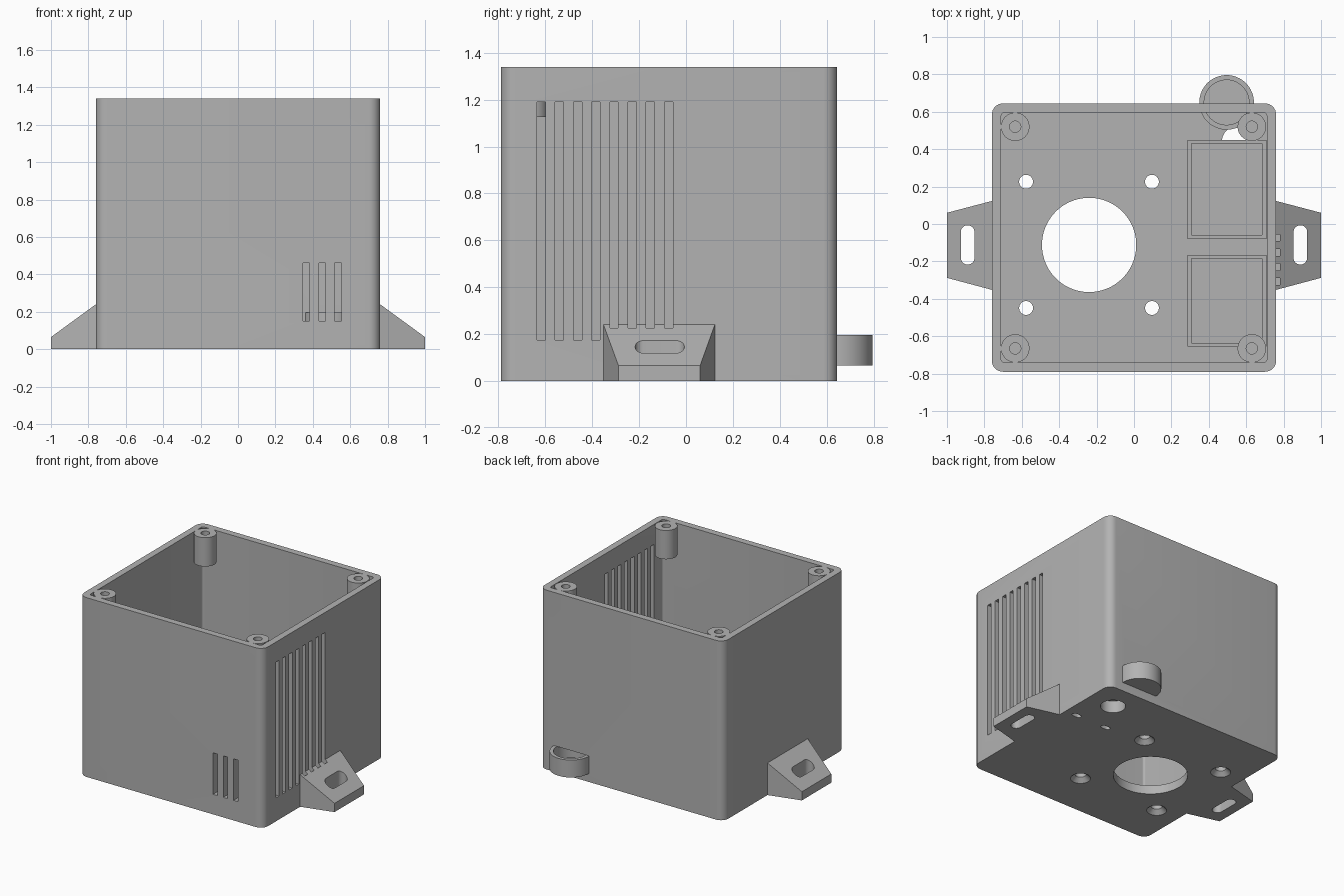
import bpy, bmesh
from math import cos, sin, pi, radians
from mathutils import Vector

cube = bpy.data.objects.get("Cube")
if cube:
    bpy.data.objects.remove(cube)

grey = bpy.data.materials.new("plain_grey")
grey.use_nodes = True
grey.diffuse_color = (0.45, 0.45, 0.45, 1)
grey.node_tree.nodes["Principled BSDF"].inputs["Base Color"].default_value = (0.45, 0.45, 0.45, 1)


def finish(name, bm):
    bmesh.ops.recalc_face_normals(bm, faces=bm.faces)
    mesh = bpy.data.meshes.new(name)
    bm.to_mesh(mesh)
    bm.free()
    mesh.materials.append(grey)
    obj = bpy.data.objects.new(name, mesh)
    bpy.context.collection.objects.link(obj)
    return obj


def prism_bm(points, z0, z1):
    bm = bmesh.new()
    face = bm.faces.new([bm.verts.new((x, y, z0)) for x, y in points])
    up = bmesh.ops.extrude_face_region(bm, geom=[face])["geom"]
    verts = [v for v in up if isinstance(v, bmesh.types.BMVert)]
    bmesh.ops.translate(bm, verts=verts, vec=(0, 0, z1 - z0))
    return bm


def prism(name, points, z0, z1):
    return finish(name, prism_bm(points, z0, z1))


def rounded(x0, x1, y0, y1, r, n=8):
    """Outline of a rectangle with round corners."""
    pts = []
    corners = [(x1 - r, y1 - r), (x0 + r, y1 - r), (x0 + r, y0 + r), (x1 - r, y0 + r)]
    for q, (cx, cy) in enumerate(corners):
        for i in range(n + 1):
            a = (q + i / n) * pi / 2
            pts.append((cx + r * cos(a), cy + r * sin(a)))
    return pts


def rect(x0, x1, y0, y1):
    return [(x0, y0), (x1, y0), (x1, y1), (x0, y1)]


def disc(x, y, r, n=48):
    return [(x + r * cos(2 * pi * i / n), y + r * sin(2 * pi * i / n)) for i in range(n)]


def cone(x, y, r0, r1, z0, z1):
    bm = bmesh.new()
    bmesh.ops.create_cone(bm, cap_ends=True, segments=48, radius1=r0, radius2=r1, depth=z1 - z0)
    bmesh.ops.translate(bm, verts=bm.verts, vec=(x, y, (z0 + z1) / 2))
    return finish("cutter", bm)


def cut(obj, *cutters):
    """Subtract each cutter, then remove it."""
    bpy.ops.object.select_all(action='DESELECT')
    bpy.context.view_layer.objects.active = obj
    obj.select_set(True)
    for c in cutters:
        mod = obj.modifiers.new("cut", 'BOOLEAN')
        mod.operation, mod.solver, mod.object = 'DIFFERENCE', 'EXACT', c
        bpy.ops.object.modifier_apply(modifier=mod.name)
        bpy.data.objects.remove(c)


def hole(points, z0, z1):
    return prism("cutter", points, z0, z1)


FLOOR, TOP = 0.065, 1.34
CUP = (0.495, 0.65)


def side_vents():
    return [hole(rect(0.68, 0.78, y - 0.018, y + 0.018), 0.175, 1.19)
            for y in [-0.618 + 0.0777 * i for i in range(8)]]


def cable_hole():
    return hole(disc(0.555, 0.44, 0.085), -0.1, 0.09)


def tie_slots():
    return [hole(rounded(x - 0.035, x + 0.035, 0.17, 0.205, 0.015, 4), -0.1, 0.09)
            for x in (0.41, 0.665)]


parts = []

# open case with its floor holes and vents
case = prism("case", rounded(-0.76, 0.76, -0.79, 0.645, 0.06), 0, TOP)
cut(case, hole(rounded(-0.71, 0.71, -0.74, 0.595, 0.015, 4), FLOOR, TOP + 0.1))
cut(case, hole(disc(-0.24, -0.112, 0.252, 96), -0.1, 0.2), cable_hole(), *tie_slots())
for x in (-0.577, 0.096):
    for y in (-0.449, 0.226):
        cut(case, hole(disc(x, y, 0.037), -0.1, 0.2), cone(x, y, 0.08, 0.035, -0.012, 0.033))
cut(case, *side_vents())
cut(case, *[hole(rect(x - 0.018, x + 0.018, -0.85, -0.7), 0.15, 0.46)
            for x in (0.365, 0.45, 0.535)])
cut(case, hole(disc(*CUP, 0.12), 0.09, 0.195))
parts.append(case)

# round cable cup through the back wall
cup = prism("cable_cup", disc(*CUP, 0.146, 64), FLOOR, 0.195)
cut(cup, hole(disc(*CUP, 0.12), 0.09, 0.3))
parts.append(cup)

# screw posts in the top corners
for x in (-0.635, 0.63):
    for y in (-0.665, 0.52):
        post = prism("screw_post", disc(x, y, 0.076), 1.125, TOP)
        cut(post, hole(disc(x, y, 0.03), 1.16, TOP + 0.1))
        parts.append(post)

# two shallow trays on the floor
for y0, y1 in ((-0.08, 0.45), (-0.655, -0.165)):
    tray = prism("floor_tray", rect(0.285, 0.708, y0, y1), FLOOR - 0.005, 0.135)
    cut(tray, hole(rect(0.308, 0.685, y0 + 0.02, y1 - 0.02), 0.105, 0.3))
    if y1 > 0:
        cut(tray, cable_hole(), *tie_slots())
    parts.append(tray)

# sloping mounting ears with slotted holes
for side, name in ((1, "left_ear"), (-1, "right_ear")):
    outline = [(0.76 * side, -0.352), (side, -0.288), (side, 0.06), (0.76 * side, 0.123)]
    bm = prism_bm(outline, 0, 0.3)
    slope = Vector((0.175 * side, 0, 0.24))
    bmesh.ops.bisect_plane(bm, geom=bm.verts[:] + bm.edges[:] + bm.faces[:],
                           plane_co=(side, 0, 0.065), plane_no=slope, clear_outer=True)
    bmesh.ops.holes_fill(bm, edges=[e for e in bm.edges if e.is_boundary])
    ear = finish(name, bm)
    xs = sorted((0.853 * side, 0.926 * side))
    cut(ear, hole(rounded(*xs, -0.217, -0.007, 0.036), -0.1, 0.4))
    if side > 0:
        cut(ear, *side_vents())
    parts.append(ear)

# smooth the curved walls, keep the edges crisp
bpy.ops.object.select_all(action='DESELECT')
for obj in parts:
    obj.select_set(True)
bpy.context.view_layer.objects.active = case
bpy.ops.object.shade_smooth_by_angle(angle=radians(30))
